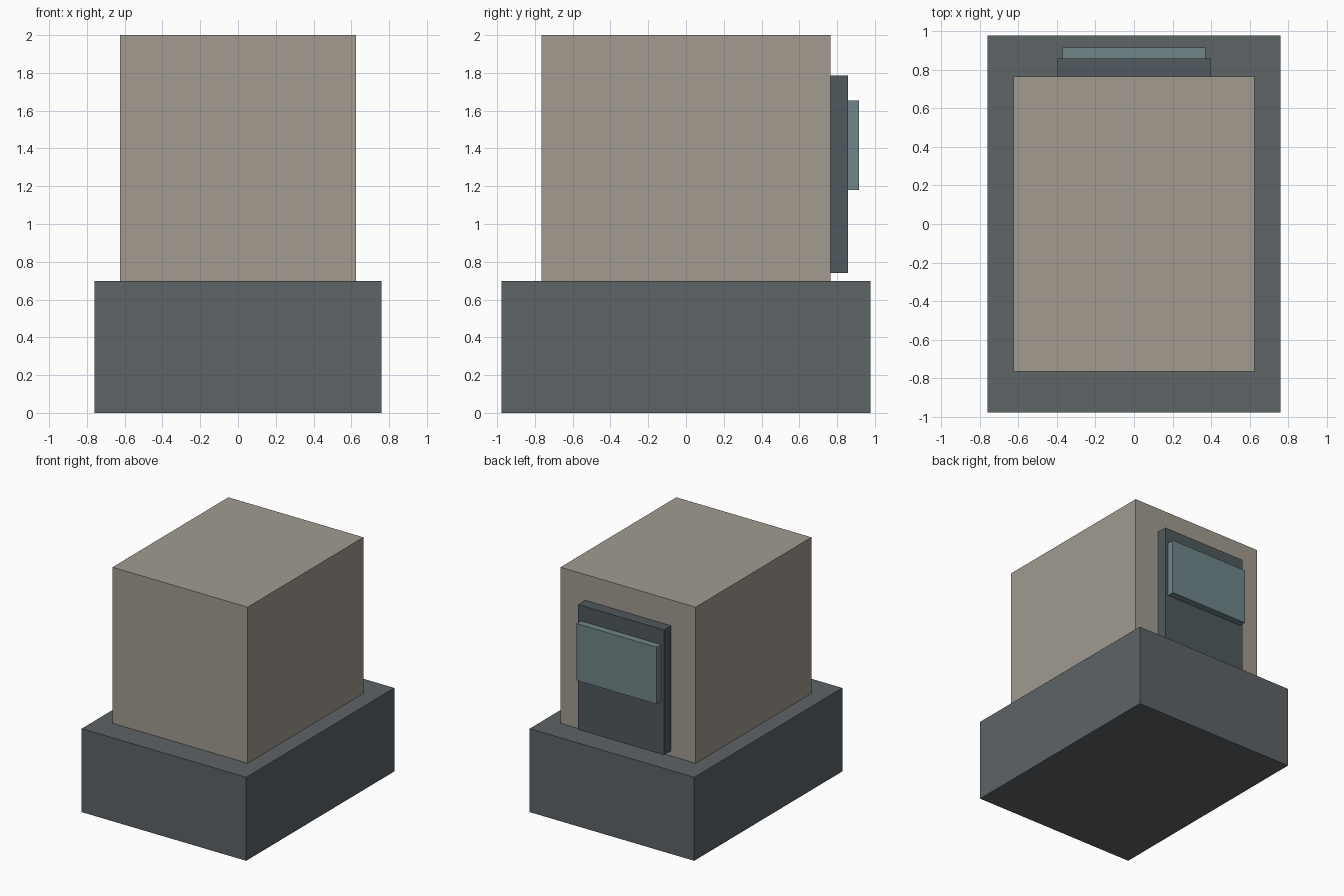
import bpy

if "Cube" in bpy.data.objects:
    bpy.data.objects.remove(bpy.data.objects["Cube"])


def material(name, rgb):
    m = bpy.data.materials.new(name)
    m.diffuse_color = (*rgb, 1.0)
    m.use_nodes = True
    m.node_tree.nodes["Principled BSDF"].inputs["Base Color"].default_value = m.diffuse_color
    return m


def box(name, x, y, z, mat):
    """Box spanning the given (min, max) ranges."""
    spans = (x, y, z)
    bpy.ops.mesh.primitive_cube_add(size=1, location=[(a + b) / 2 for a, b in spans])
    ob = bpy.context.object
    ob.name = name
    ob.scale = [b - a for a, b in spans]
    bpy.ops.object.transform_apply(location=False, rotation=False, scale=True)
    ob.data.materials.append(mat)
    return ob


beige = material("beige", (0.36, 0.33, 0.28))
slate = material("slate", (0.11, 0.125, 0.135))
dark_slate = material("dark_slate", (0.08, 0.10, 0.11))
teal = material("teal", (0.16, 0.24, 0.25))

# Wide plinth and the block standing on it
box("base", (-0.76, 0.76), (-0.977, 0.977), (0, 0.697), slate)
box("body", (-0.624, 0.624), (-0.764, 0.764), (0.697, 2.0), beige)

# Layered panel on the back face
box("back_panel", (-0.397, 0.397), (0.764, 0.857), (0.74, 1.785), dark_slate)
box("panel_plate", (-0.37, 0.37), (0.857, 0.915), (1.18, 1.655), teal)
